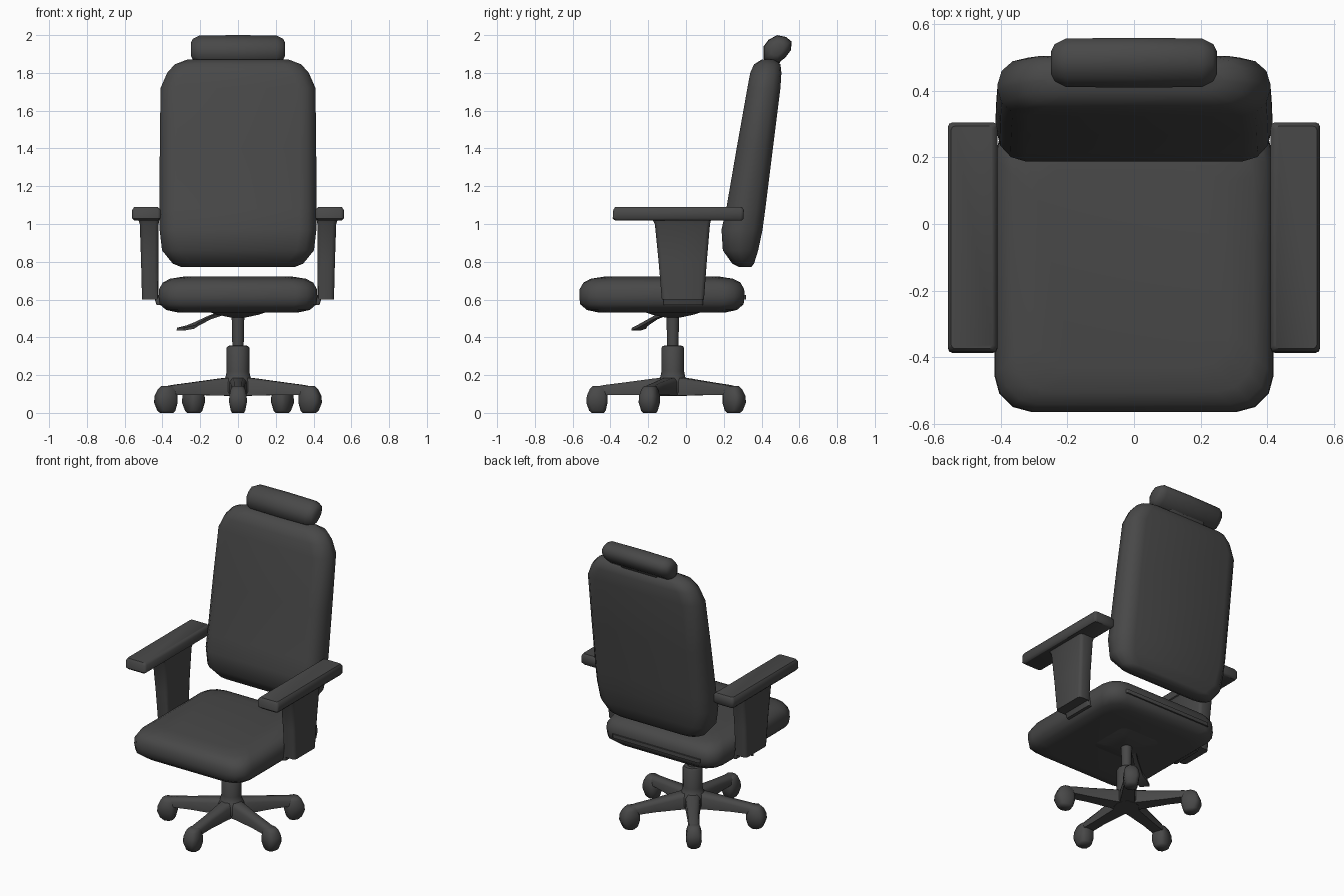
import bpy, bmesh, math
from mathutils import Vector, Matrix

dark = bpy.data.materials.new("dark grey plastic")
dark.diffuse_color = (0.065, 0.065, 0.065, 1)


def loft(name, rings, angle=45):
    """Skin a list of equal-length point rings and cap both ends."""
    bm = bmesh.new()
    rows = [[bm.verts.new(p) for p in ring] for ring in rings]
    n = len(rows[0])
    for a, b in zip(rows, rows[1:]):
        for i in range(n):
            j = (i + 1) % n
            bm.faces.new((a[i], a[j], b[j], b[i]))
    bm.faces.new(rows[0][::-1])
    bm.faces.new(rows[-1])
    bmesh.ops.recalc_face_normals(bm, faces=bm.faces)
    mesh = bpy.data.meshes.new(name)
    bm.to_mesh(mesh)
    bm.free()
    mesh.materials.append(dark)
    ob = bpy.data.objects.new(name, mesh)
    bpy.context.collection.objects.link(ob)
    bpy.ops.object.select_all(action='DESELECT')
    ob.select_set(True)
    bpy.context.view_layer.objects.active = ob
    bpy.ops.object.shade_smooth_by_angle(angle=math.radians(angle))
    return ob


def slab(z, x0, x1, y0, y1, rx, ry, steps=3):
    """Horizontal rounded rectangle at height z."""
    pts = []
    corners = ((x1 - rx, y1 - ry), (x0 + rx, y1 - ry), (x0 + rx, y0 + ry), (x1 - rx, y0 + ry))
    for k, (cx, cy) in enumerate(corners):
        for i in range(steps + 1):
            t = math.pi / 2 * (k + i / steps)
            pts.append(Vector((cx + rx * math.cos(t), cy + ry * math.sin(t), z)))
    return pts


def circle(r, z, cy, n=12):
    return [Vector((r * math.cos(2 * math.pi * i / n), cy + r * math.sin(2 * math.pi * i / n), z))
            for i in range(n)]


# seat cushion: z, inset
loft("seat", [slab(z, -0.42 + d, 0.42 - d, -0.565 + d, 0.31 - d, 0.11, 0.11)
              for z, d in ((0.532, 0.1), (0.545, 0.04), (0.575, 0.005), (0.615, 0), (0.655, 0.002),
                           (0.69, 0.022), (0.71, 0.06), (0.721, 0.13))], 60)

# backrest: z, front y, back y, half width
back = ((0.772, 0.28, 0.345, 0.30), (0.79, 0.245, 0.36, 0.345), (0.86, 0.195, 0.382, 0.402),
        (0.97, 0.188, 0.405, 0.415), (1.08, 0.213, 0.42, 0.416), (1.4, 0.268, 0.46, 0.414),
        (1.72, 0.325, 0.5, 0.41), (1.8, 0.34, 0.505, 0.375), (1.845, 0.36, 0.50, 0.335),
        (1.87, 0.40, 0.47, 0.27))
loft("backrest", [slab(z, -w, w, f, b, 0.09, (b - f) * 0.45) for z, f, b, w in back], 60)

# headrest pillow: one cross-section carried along x, shrunk at the ends
section = ((0.41, 1.875), (0.41, 1.94), (0.437, 1.975), (0.482, 2.0), (0.53, 1.99),
           (0.56, 1.965), (0.555, 1.92), (0.525, 1.88), (0.485, 1.85), (0.44, 1.852))
mid = Vector((0, 0.485, 1.925))
loft("headrest", [[Vector((x, mid.y + (y - mid.y) * s, mid.z + (z - mid.z) * s)) for y, z in section]
                  for x, s in ((-0.25, 0.45), (-0.238, 0.75), (-0.205, 0.97), (0, 1),
                               (0.205, 0.97), (0.238, 0.75), (0.25, 0.45))], 60)
loft("headrest_bracket", [slab(z, -0.14, 0.14, y, y + 0.07, 0.02, 0.02)
                          for z, y in ((1.82, 0.41), (1.9, 0.45))])

# armrests on both sides
for side, s in (("left", -1), ("right", 1)):
    def arm(name, levels):
        loft(side + name, [slab(z, *sorted((s * a, s * b)), f, k, r, r, 2)
                           for z, a, b, f, k, r in levels])
    arm("_arm_pad", ((1.018, 0.425, 0.55, -0.375, 0.295, 0.012), (1.03, 0.41, 0.56, -0.388, 0.305, 0.015),
                     (1.075, 0.41, 0.56, -0.385, 0.306, 0.015), (1.09, 0.425, 0.55, -0.375, 0.295, 0.012)))
    arm("_arm_post", ((0.6, 0.42, 0.508, -0.128, 0.095, 0.02), (0.8, 0.422, 0.513, -0.145, 0.11, 0.02),
                      (1.0, 0.42, 0.52, -0.165, 0.127, 0.02), (1.03, 0.415, 0.53, -0.18, 0.135, 0.02)))
    arm("_arm_bracket", ((0.57, 0.37, 0.43, -0.12, 0.09, 0.01), (0.625, 0.37, 0.45, -0.12, 0.09, 0.01)))

# strip along the rear of the seat
loft("seat_rear_strip", [slab(z, -0.32, 0.32, 0.27, 0.318, 0.01, 0.01) for z in (0.6, 0.625)])

# gas lift column with hub, and mounting plate
CY = -0.07
loft("column", [circle(r, z, CY) for r, z in ((0.075, 0.09), (0.085, 0.11), (0.085, 0.165), (0.066, 0.19),
                (0.06, 0.22), (0.06, 0.345), (0.052, 0.355), (0.03, 0.357), (0.034, 0.53))])
loft("mounting_plate", [slab(z, -w, w, CY - w, CY + w, w * 0.3, w * 0.3)
                        for z, w in ((0.505, 0.04), (0.52, 0.11), (0.54, 0.17))])

# height lever: centre, half width, half thickness
lever = (((-0.08, -0.10, 0.53), 0.012, 0.012), ((-0.15, -0.16, 0.505), 0.014, 0.01),
         ((-0.225, -0.22, 0.468), 0.022, 0.01), ((-0.25, -0.235, 0.455), 0.033, 0.01),
         ((-0.305, -0.265, 0.443), 0.03, 0.008))
across = Vector((0.64, -0.77, 0))
up = Vector((0.25, 0.2, 0.95))
loft("height_lever", [[Vector(c) + across * a * w + up * b * h for a, b in ((1, 1), (-1, 1), (-1, -1), (1, -1))]
                      for c, w, h in lever])

# five-star base: legs with caster feet, modelled along +x and turned into place
for k in range(5):
    turn = Matrix.Translation((0, CY, 0)) @ Matrix.Rotation(math.radians(72 * k - 90), 4, 'Z')
    leg = []
    for r, w, lo, hi in ((0.02, 0.05, 0.09, 0.19), (0.1, 0.042, 0.092, 0.182), (0.25, 0.034, 0.095, 0.162),
                         (0.36, 0.035, 0.095, 0.148), (0.41, 0.036, 0.09, 0.138)):
        leg.append([turn @ Vector((r, y, z)) for y, z in
                    ((-w, lo), (w, lo), (w, hi - 0.02), (w * 0.6, hi), (-w * 0.6, hi), (-w, hi - 0.02))])
    loft("base_leg_%d" % (k + 1), leg, 60)
    foot = [[turn @ p for p in slab(z, a, b, -w, w, 0.018, 0.018, 1)] for z, a, b, w in
            ((0.0, 0.365, 0.43, 0.032), (0.012, 0.355, 0.443, 0.038), (0.055, 0.345, 0.458, 0.047),
             (0.09, 0.345, 0.455, 0.046), (0.125, 0.35, 0.44, 0.038), (0.142, 0.36, 0.425, 0.028))]
    loft("caster_foot_%d" % (k + 1), foot, 60)
